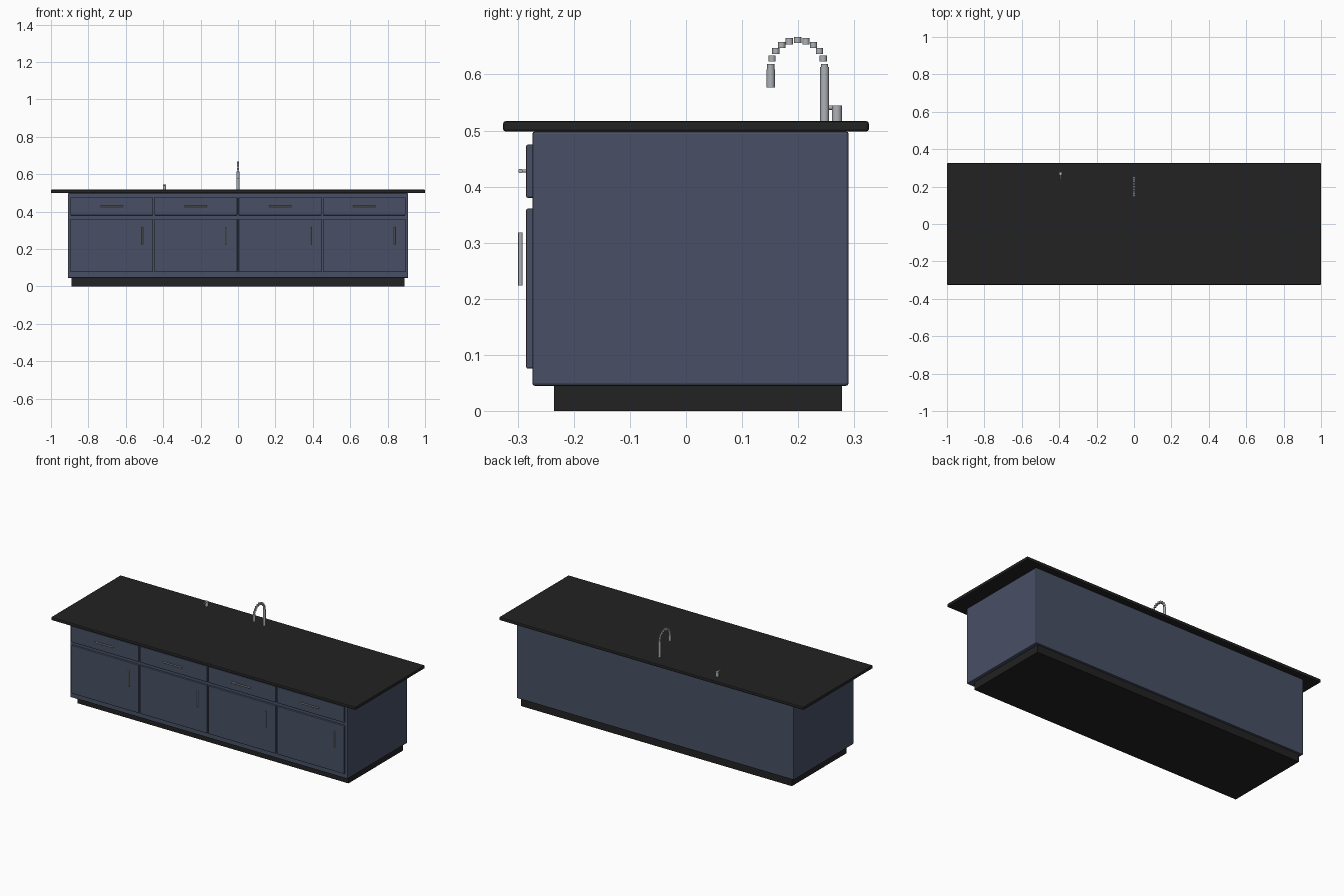
import bpy, math

if "Cube" in bpy.data.objects:
    bpy.data.objects.remove(bpy.data.objects["Cube"])


def material(name, rgb):
    m = bpy.data.materials.new(name)
    m.diffuse_color = (*rgb, 1)
    m.use_nodes = True
    m.node_tree.nodes["Principled BSDF"].inputs["Base Color"].default_value = m.diffuse_color
    return m


BLUE = material("slate_blue", (0.065, 0.08, 0.13))
BLACK = material("black_stone", (0.016, 0.016, 0.016))
STEEL = material("brushed_steel", (0.42, 0.44, 0.47))


def box(name, lo, hi, mat, bevel=0.0):
    bpy.ops.mesh.primitive_cube_add(size=1, location=[(a + b) / 2 for a, b in zip(lo, hi)])
    o = bpy.context.object
    o.name = name
    o.scale = [b - a for a, b in zip(lo, hi)]
    bpy.ops.object.transform_apply(location=False, rotation=False, scale=True)
    o.data.materials.append(mat)
    if bevel:
        b = o.modifiers.new("edge", "BEVEL")
        b.width = bevel
        b.segments = 2
    return o


def rod(name, centre, radius, length, axis="Z", sides=16):
    rot = {"X": (0, math.pi / 2, 0), "Y": (math.pi / 2, 0, 0), "Z": (0, 0, 0)}[axis]
    bpy.ops.mesh.primitive_cylinder_add(vertices=sides, radius=radius, depth=length,
                                        location=centre, rotation=rot)
    o = bpy.context.object
    o.name = name
    o.data.materials.append(STEEL)
    bpy.ops.object.shade_smooth_by_angle()
    return o


# Island body, plinth and worktop
box("toe_kick", (-0.89, -0.235, 0), (0.89, 0.278, 0.05), BLACK)
box("cabinet_body", (-0.91, -0.274, 0.045), (0.91, 0.29, 0.4985), BLUE, 0.005)
box("countertop", (-1, -0.326, 0.498), (1, 0.326, 0.517), BLACK, 0.005)

# Four bays, each with a drawer, a door and their handles
for i in range(4):
    x = -0.675 + 0.45 * i
    box(f"drawer_front_{i}", (x - 0.221, -0.285, 0.38), (x + 0.221, -0.27, 0.475), BLUE, 0.003)
    box(f"door_{i}", (x - 0.221, -0.285, 0.076), (x + 0.221, -0.27, 0.361), BLUE, 0.003)
    rod(f"drawer_handle_{i}", (x, -0.295, 0.428), 0.004, 0.12, "X")
    for s in (-1, 1):
        rod(f"drawer_handle_post_{i}_{s}", (x + s * 0.05, -0.289, 0.428), 0.003, 0.012, "Y")
    rod(f"door_handle_{i}", (x + 0.163, -0.295, 0.271), 0.004, 0.094)

# Tap: upright, arch of short stacked rings, spout
rod("tap_post", (0, 0.247, 0.565), 0.008, 0.097)
for k in range(11):
    a = math.pi * k / 10
    rod(f"tap_arch_{k}", (0, 0.199 + 0.048 * math.cos(a), 0.6135 + 0.048 * math.sin(a)), 0.0065, 0.011)
rod("tap_spout", (0, 0.151, 0.593), 0.0075, 0.032)

# Soap dispenser
rod("soap_pump_body", (-0.393, 0.269, 0.531), 0.009, 0.028)
rod("soap_pump_nozzle", (-0.393, 0.252, 0.541), 0.004, 0.026, "Y")
